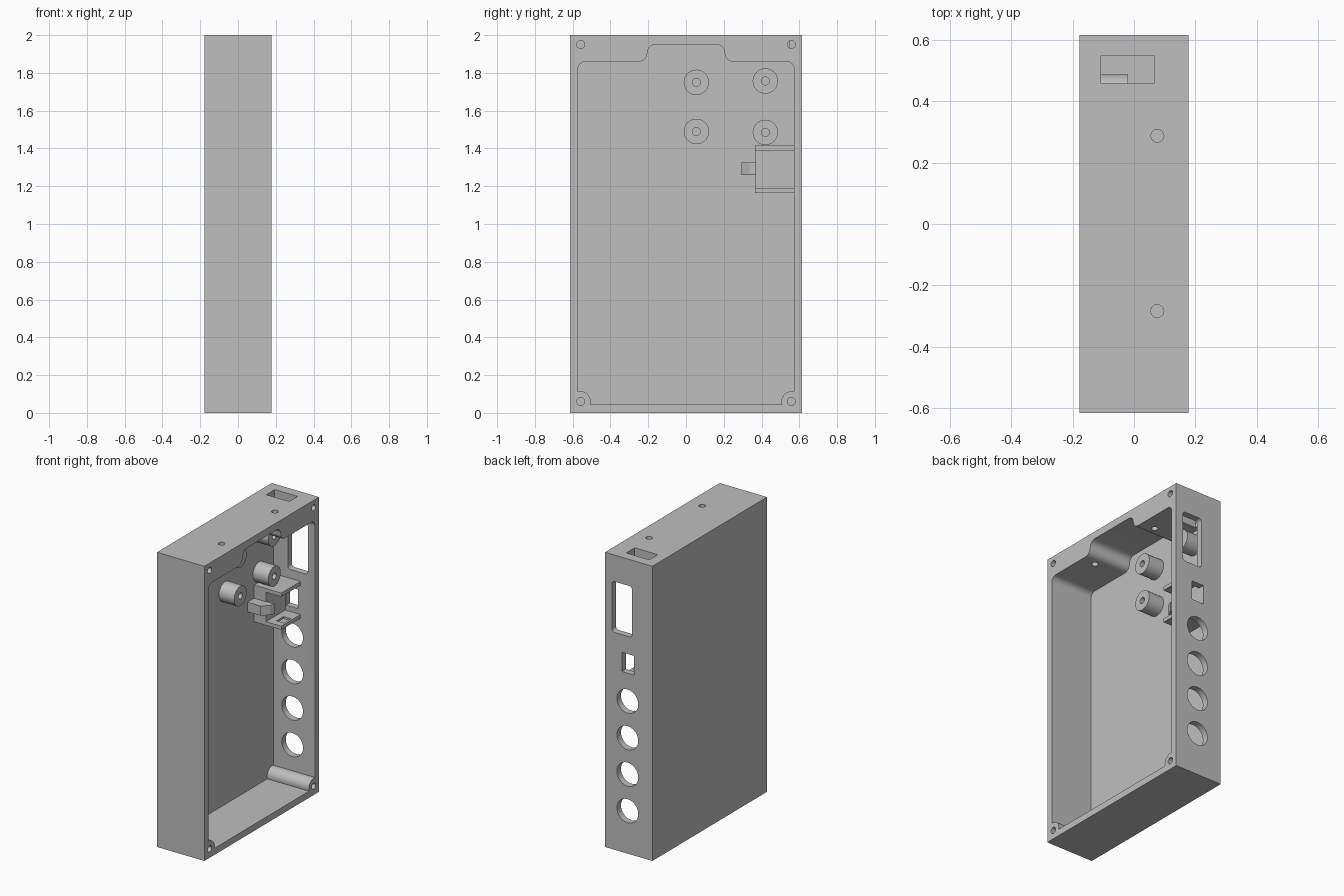
import bpy, bmesh
from math import sin, cos, radians

if "Cube" in bpy.data.objects:
    bpy.data.objects.remove(bpy.data.objects["Cube"], do_unlink=True)

grey = bpy.data.materials.new("plain grey")
grey.use_nodes = True
grey.diffuse_color = (0.52, 0.52, 0.52, 1)
grey.node_tree.nodes["Principled BSDF"].inputs["Base Color"].default_value = grey.diffuse_color


def arc(a, b, r, start, end, n=10):
    angles = [radians(start + (end - start) * i / n) for i in range(n + 1)]
    return [(a + r * cos(t), b + r * sin(t)) for t in angles]


def circle(a, b, r, n=40):
    return arc(a, b, r, 0, 360, n)[:-1]


def rect(a0, a1, b0, b1):
    return [(a0, b0), (a1, b0), (a1, b1), (a0, b1)]


def rounded(a0, a1, b0, b1, r):
    return (arc(a1 - r, b1 - r, r, 0, 90) + arc(a0 + r, b1 - r, r, 90, 180)
            + arc(a0 + r, b0 + r, r, 180, 270) + arc(a1 - r, b0 + r, r, 270, 360))


def prism(name, profile, axis, lo, hi):
    """Extrude a 2D profile along an axis from lo to hi."""
    place = {"X": lambda a, b: (lo, a, b), "Y": lambda a, b: (a, lo, b),
             "Z": lambda a, b: (a, b, lo)}[axis]
    bm = bmesh.new()
    face = bm.faces.new([bm.verts.new(place(a, b)) for a, b in profile])
    ext = bmesh.ops.extrude_face_region(bm, geom=[face])
    shift = [hi - lo if axis == k else 0 for k in "XYZ"]
    bmesh.ops.translate(bm, vec=shift, verts=[v for v in ext["geom"] if isinstance(v, bmesh.types.BMVert)])
    bmesh.ops.recalc_face_normals(bm, faces=bm.faces)
    mesh = bpy.data.meshes.new(name)
    bm.to_mesh(mesh)
    bm.free()
    mesh.materials.append(grey)
    obj = bpy.data.objects.new(name, mesh)
    bpy.context.collection.objects.link(obj)
    return obj


def select(obj):
    bpy.ops.object.select_all(action="DESELECT")
    obj.select_set(True)
    bpy.context.view_layer.objects.active = obj


def cut(obj, *shape):
    cutter = prism("cutter", *shape)
    select(obj)
    mod = obj.modifiers.new("cut", "BOOLEAN")
    mod.operation, mod.solver, mod.object = "DIFFERENCE", "EXACT", cutter
    bpy.ops.object.modifier_apply(modifier=mod.name)
    bpy.data.objects.remove(cutter, do_unlink=True)


def smooth(obj):
    select(obj)
    bpy.ops.object.shade_smooth_by_angle(angle=radians(30))


FRONT, FLOOR = 0.178, -0.135

# Case with a raised bay at the top and screw bosses in the lower corners
case = prism("case", rect(-0.615, 0.615, 0, 2), "X", -FRONT, FRONT)
half = (arc(0.56, 0.06, 0.055, 196, 78) + arc(0.532, 1.82, 0.04, 0, 90)
        + arc(0.25, 1.905, 0.045, 270, 180) + arc(0.16, 1.905, 0.045, 0, 90))
cavity = half + [(-y, z) for y, z in reversed(half)]
cut(case, cavity, "X", FLOOR, 0.3)

# Screw holes in the rim
for y in (-0.558, 0.558):
    for z in (0.06, 1.95):
        cut(case, circle(y, z, 0.021, 24), "X", 0.05, 0.3)

# Openings through the top wall
cut(case, rect(-0.108, 0.065, 0.457, 0.548), "Z", 1.8, 2.1)
for y in (-0.283, 0.287):
    cut(case, circle(0.076, y, 0.021, 24), "Z", 1.8, 2.1)

# Openings through the back wall
cut(case, rounded(-0.026, 0.125, 1.475, 1.82, 0.022), "Y", 0.5, 0.7)
cut(case, rect(-0.04, 0.05, 1.225, 1.355), "Y", 0.5, 0.7)
for i in range(4):
    cut(case, circle(0.008, 0.29 + 0.248 * i, 0.08), "Y", 0.5, 0.7)
smooth(case)

# Board standoffs
for i, (y, z) in enumerate([(0.055, 1.75), (0.055, 1.49), (0.42, 1.757), (0.42, 1.485)]):
    post = prism(f"standoff_{i + 1}", circle(y, z, 0.067), "X", FLOOR - 0.01, -0.02)
    cut(post, circle(y, z, 0.021, 24), "X", -0.12, 0.1)
    smooth(post)

# Switch holder: base, two side plates with shallow recesses, and a wedge stop
prism("holder_base", rect(0.365, 0.58, 1.18, 1.4), "X", FLOOR - 0.01, -0.045)
for name, z0, z1, r0, r1 in (("upper", 1.39, 1.415, 1.38, 1.403), ("lower", 1.165, 1.19, 1.177, 1.2)):
    plate = prism(f"holder_{name}_plate", rect(0.365, 0.58, z0, z1), "X", FLOOR - 0.01, 0.07)
    cut(plate, rect(0.413, 0.488, r0, r1), "X", 0.0, 0.055)
prism("holder_stop", [(FLOOR - 0.01, 0.295), (-0.037, 0.295), (0.005, 0.335),
                      (0.02, 0.37), (FLOOR - 0.01, 0.37)], "Z", 1.26, 1.325)
